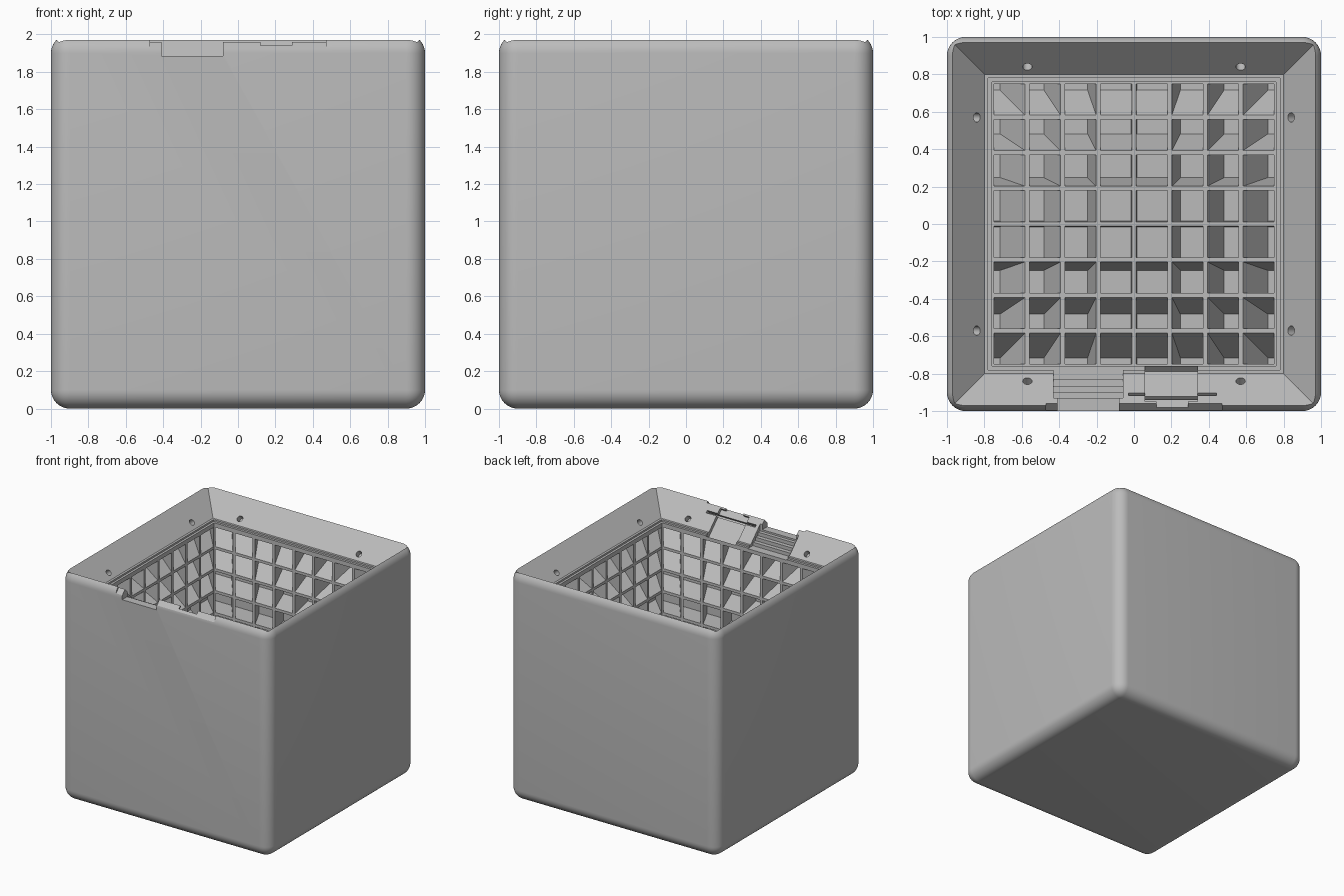
import bpy, bmesh, math
from mathutils import Matrix, Vector

if "Cube" in bpy.data.objects:
    bpy.data.objects.remove(bpy.data.objects["Cube"], do_unlink=True)

INNER, OUTER, PITCH, BAR = 0.76, 0.935, 0.19, 0.012   # lattice depths, cell spacing, half bar
R2 = math.sqrt(2)

grey = bpy.data.materials.new("matte_grey")
grey.use_nodes = True
grey.diffuse_color = (0.5, 0.5, 0.5, 1)
grey.node_tree.nodes["Principled BSDF"].inputs["Base Color"].default_value = (0.5, 0.5, 0.5, 1)


def block(bm, place):
    """Six-sided solid; place maps each corner (0/1, 0/1, 0/1) to a point."""
    new = bmesh.ops.create_cube(bm, size=2)["verts"]
    for v in new:
        v.co = place(*(int(c > 0) for c in v.co))
    return new


def box(bm, x, y, z, matrix=Matrix()):
    block(bm, lambda i, j, k: matrix @ Vector((x[i], y[j], z[k])))


def make(name, build):
    bm = bmesh.new()
    build(bm)
    bmesh.ops.recalc_face_normals(bm, faces=bm.faces)
    mesh = bpy.data.meshes.new(name)
    bm.to_mesh(mesh)
    bm.free()
    ob = bpy.data.objects.new(name, mesh)
    bpy.context.scene.collection.objects.link(ob)
    mesh.materials.append(grey)
    return ob


# Rounded outer body
def body(bm):
    box(bm, (-1, 1), (-1, 1), (0, 2))
    bmesh.ops.bevel(bm, geom=bm.edges[:], offset=0.1, segments=10, profile=0.5, affect="EDGES")


# Main cavity, and the mitred opening whose slopes point at the cube centre
def cavity(bm):
    box(bm, (-INNER, INNER), (-INNER, INNER), (1 - INNER, 2.3))


def ledge(bm):
    box(bm, (-0.78, 0.78), (-0.78, 0.78), (1.785, 2.3))


def opening(bm):
    def corner(i, j, k):
        r = (0.8, 1.3)[k]
        return Vector(((-r, r)[i], (-r, r)[j], 1 + r))
    block(bm, corner)


# Tapered light cells in the floor and the four walls
def cells(bm):
    sides = [Matrix.Rotation(a * math.pi / 2, 4, "Z") for a in range(4)]
    for face in [None] + sides:
        for p in range(-4, 4):
            for q in range(-4, 4):
                a = (p * PITCH + BAR, (p + 1) * PITCH - BAR)
                b = (q * PITCH + BAR, (q + 1) * PITCH - BAR)

                def corner(i, j, k):
                    t = (INNER - 0.02, OUTER)[k]
                    s, h = a[i] * t / INNER, b[j] * t / INNER
                    if face is None:
                        return Vector((s, h, 1 - t))
                    if q == 3 and j == 1:
                        h = b[1]          # level ceiling under the rim
                    return face @ Vector((s, -t, 1 + h))
                block(bm, corner)


# Magnet holes square to the rim slopes
def holes(bm):
    for a in range(4):
        turn = Matrix.Rotation(a * math.pi / 2, 4, "Z")
        for x in (-0.57, 0.57):
            tilt = Matrix.Rotation(-math.pi / 4, 4, "X")
            bmesh.ops.create_cone(bm, cap_ends=True, segments=20, radius1=0.025, radius2=0.025,
                                  depth=0.1, matrix=turn @ Matrix.Translation((x, -0.84, 1.84)) @ tilt)


# Frame on the front slope: x along, y up the slope, z out of the slope
slope = Matrix(((1, 0, 0, 0), (0, -1 / R2, 1 / R2, -0.8), (0, 1 / R2, 1 / R2, 1.8), (0, 0, 0, 1)))


def slope_cut(x, y, depth):
    span = [(-v - 0.8) * R2 for v in y]
    return lambda bm: box(bm, x, span, (-depth, 0.15), slope)


def stair_cut(x, y, z):
    return lambda bm: box(bm, x, (y, -0.7), (z, 2.3))


cuts = [opening, cavity, ledge, cells, holes,
        slope_cut((-0.47, 0.47), (-0.96, -1.1), 0.15),       # trimmed front lip
        slope_cut((0.06, 0.34), (-0.77, -0.95), 0.028),      # latch pocket
        slope_cut((0.12, 0.29), (-0.94, -1.0), 0.028),       # latch throat
        slope_cut((-0.03, 0.44), (-0.903, -0.918), 0.06),    # latch slot
        stair_cut((-0.41, -0.08), -1.1, 1.885)]              # cable channel
cuts += [stair_cut((-0.43, -0.06), y, z) for y, z in
         ((-0.93, 1.87), (-0.9, 1.84), (-0.865, 1.81), (-0.83, 1.78))]

housing = make("housing", body)
cutters = []
for i, build in enumerate(cuts):
    cutter = make("cutter_%d" % i, build)
    cutter.hide_render = True
    cutters.append(cutter)
    mod = housing.modifiers.new("cut", "BOOLEAN")
    mod.operation, mod.solver, mod.object = "DIFFERENCE", "EXACT", cutter

# Keep the finished housing and drop the cutters
bpy.context.view_layer.update()
final = bpy.data.meshes.new_from_object(housing.evaluated_get(bpy.context.evaluated_depsgraph_get()))
housing.modifiers.clear()
housing.data = final
for cutter in cutters:
    bpy.data.objects.remove(cutter, do_unlink=True)
final.materials.clear()
final.materials.append(grey)
for poly in final.polygons:
    poly.material_index = 0

bpy.ops.object.select_all(action="DESELECT")
housing.select_set(True)
bpy.context.view_layer.objects.active = housing
bpy.ops.object.shade_smooth_by_angle(angle=math.radians(30))
